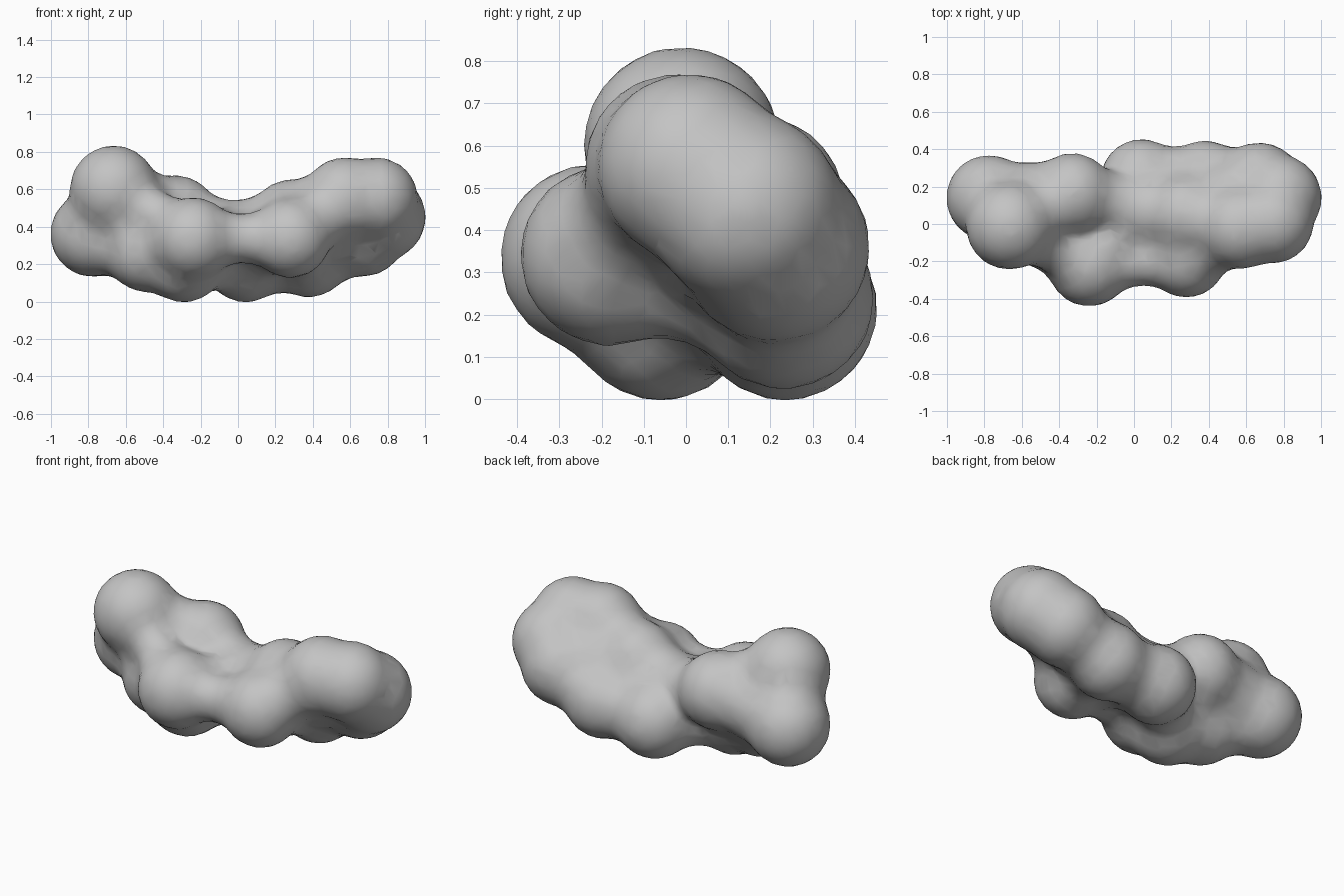
import bpy, bmesh
from mathutils import Matrix, Vector

cube = bpy.data.objects.get("Cube")
if cube:
    bpy.data.objects.remove(cube, do_unlink=True)

# One plain grey for the whole surface
grey = bpy.data.materials.new("plain grey")
grey.use_nodes = True
COLOUR = (0.55, 0.55, 0.55, 1)
grey.diffuse_color = COLOUR
grey.node_tree.nodes["Principled BSDF"].inputs["Base Color"].default_value = COLOUR

# Lobe centres and radii
LOBES = {
    "peak": (-.665, -.01, .60, .23),
    "end": (-.775, .14, .36, .225),
    "left_middle": (-.55, .12, .42, .205),
    "back": (-.33, .16, .455, .215),
    "front_a": (-.24, -.22, .335, .217),
    "front_b": (.28, -.18, .34, .21),
    "low": (-.29, -.06, .22, .22),
    "low_side": (-.49, -.02, .265, .21),
    "slab_a": (.04, .235, .215, .215),
    "slab_b": (.38, .23, .24, .213),
    "slab_c": (.67, .21, .36, .222),
    "slab_d": (.775, .14, .45, .225),
    "slab_e": (.74, .01, .55, .217),
    "slab_f": (.57, -.02, .55, .217),
    "slab_g": (.28, .05, .44, .207),
    "slab_middle": (.50, .11, .40, .205),
    "middle": (.02, .08, .34, .20),
}

# Necks that bridge neighbouring lobes
NECKS = [
    ("peak", "end"), ("peak", "low_side"), ("end", "low_side"), ("end", "left_middle"),
    ("left_middle", "back"), ("left_middle", "peak"), ("left_middle", "low_side"),
    ("peak", "back"), ("low_side", "low"), ("low_side", "front_a"), ("low", "front_a"),
    ("peak", "front_a"), ("front_a", "front_b"), ("front_b", "slab_g"),
    ("front_b", "middle"), ("front_b", "slab_f"), ("front_b", "slab_b"),
    ("front_b", "slab_a"), ("front_a", "middle"), ("back", "middle"),
    ("middle", "slab_a"), ("low", "middle"), ("low", "slab_a"), ("middle", "slab_g"),
    ("slab_a", "slab_b"), ("slab_b", "slab_c"), ("slab_c", "slab_d"),
    ("slab_d", "slab_e"), ("slab_e", "slab_f"), ("slab_f", "slab_g"),
    ("slab_g", "slab_a"), ("slab_g", "slab_b"), ("slab_middle", "slab_b"),
    ("slab_middle", "slab_c"), ("slab_middle", "slab_f"), ("slab_middle", "slab_g"),
    ("slab_middle", "slab_e"), ("back", "low"), ("back", "low_side"),
]
PAD = .008  # makes up for the shrinkage of the softening

bm = bmesh.new()


def ball(centre, radius):
    bmesh.ops.create_icosphere(bm, subdivisions=3, radius=radius + PAD,
                               matrix=Matrix.Translation(centre))


for x, y, z, r in LOBES.values():
    ball((x, y, z), r)

# Longer necks are slimmer in the middle
for a, b in NECKS:
    start, end = Vector(LOBES[a]), Vector(LOBES[b])
    waist = .4 * ((start - end).length / .52) ** 2
    for t in (.25, .375, .5, .625, .75):
        mix = start.lerp(end, t)
        ball(mix.xyz, mix.w * (1 - waist * 4 * t * (1 - t)))

mesh = bpy.data.meshes.new("lobed_surface")
bm.to_mesh(mesh)
bm.free()
mesh.materials.append(grey)
surface = bpy.data.objects.new("lobed_surface", mesh)
bpy.context.collection.objects.link(surface)

# Fuse the lobes into one skin and soften the creases
fuse = surface.modifiers.new("fuse", "REMESH")
fuse.mode = "VOXEL"
fuse.voxel_size = .025
fuse.use_smooth_shade = True
soften = surface.modifiers.new("soften", "SMOOTH")
soften.factor = .5
soften.iterations = 12
thin = surface.modifiers.new("thin", "DECIMATE")
thin.ratio = .2
